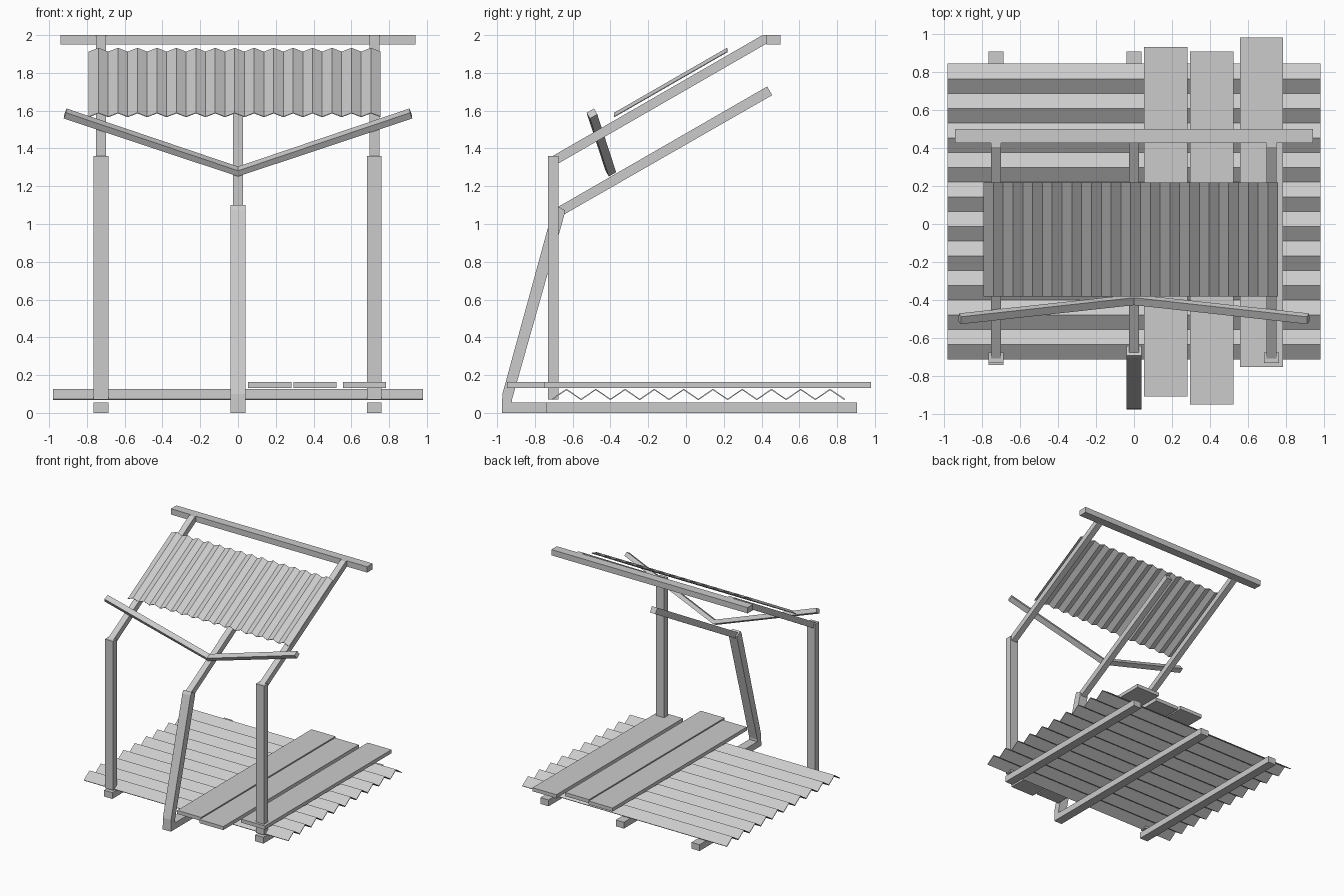
import bpy, bmesh
from mathutils import Vector

if "Cube" in bpy.data.objects:
    bpy.data.objects.remove(bpy.data.objects["Cube"])


def make(name, verts, faces):
    bm = bmesh.new()
    vs = [bm.verts.new(v) for v in verts]
    for f in faces:
        bm.faces.new([vs[i] for i in f])
    bmesh.ops.recalc_face_normals(bm, faces=bm.faces)
    me = bpy.data.meshes.new(name)
    bm.to_mesh(me)
    bm.free()
    ob = bpy.data.objects.new(name, me)
    bpy.context.collection.objects.link(ob)
    return ob


def loft(name, rings):
    """Skin closed rings of equal point count, capping both ends."""
    n = len(rings[0])
    verts = [p for r in rings for p in r]
    faces = [list(range(n)), list(range(len(verts) - n, len(verts)))]
    for k in range(len(rings) - 1):
        for i in range(n):
            j = (i + 1) % n
            faces.append([k * n + i, k * n + j, (k + 1) * n + j, (k + 1) * n + i])
    return make(name, verts, faces)


def prism(name, yz, x, w):
    """Side profile extruded across x."""
    return loft(name, [[(x + s * w / 2, y, z) for y, z in yz] for s in (-1, 1)])


def box(name, x0, x1, y0, y1, z0, z1):
    return prism(name, [(y0, z0), (y1, z0), (y1, z1), (y0, z1)], (x0 + x1) / 2, x1 - x0)


def sheet(name, starts, ends, thick):
    """Folded sheet spanning two zigzag edges."""
    n = len(starts)
    ob = make(name, starts + ends, [[i, i + 1, n + i + 1, n + i] for i in range(n - 1)])
    m = ob.modifiers.new("thickness", 'SOLIDIFY')
    m.thickness = thick
    m.offset = 0
    return ob


# side frames: joist, upright post, sloping rafter
for side, x in (("left", -0.725), ("right", 0.722)):
    box(side + "_floor_joist", x - .039, x + .039, -0.74, 0.905, 0, 0.055)
    box(side + "_post", x - .039, x + .039, -0.73, -0.675, 0.07, 1.36)
    prism(side + "_rafter", [(-0.72, 1.295), (-0.72, 1.352), (0.405, 2.0),
                             (0.43, 2.0), (0.43, 1.957)], x, 0.052)

# middle frame: joist, leaning post with bent foot, lower rafter
box("middle_floor_joist", -0.039, 0.039, -0.92, 0.905, 0, 0.055)
prism("middle_leaning_post", [(-0.975, 0), (-0.92, 0), (-0.92, 0.075), (-0.645, 1.045),
                              (-0.64, 1.072), (-0.69, 1.10), (-0.705, 1.075), (-0.972, 0.10)], 0, 0.078)
prism("middle_rafter", [(-0.69, 1.025), (-0.69, 1.083), (0.43, 1.728), (0.456, 1.682)], 0, 0.052)

# top beam
box("top_beam", -0.94, 0.94, 0.425, 0.50, 1.95, 2.0)

# V-shaped gutter bar lying across the rafters
along, up = Vector((0, 0.866, 0.5)), Vector((0, -0.5, 0.866))
axis = Vector((0.92, -0.102, 0.31))
rings = []
for s in (-1, 0, 1):
    c = Vector((0.915 * s, -0.398 - 0.1 * abs(s), 1.278 + 0.307 * abs(s)))
    ring = []
    for a, b in ((-1, -1), (1, -1), (1, 1), (-1, 1)):
        o = along * 0.0225 * a + up * 0.0175 * b
        o.x = -s * o.dot(axis) / axis.x      # square-cut ends
        ring.append(c + o)
    rings.append(ring)
loft("gutter_bar", rings)

# corrugated roof sheet, ridges running down the slope
N = 30
xs = [-0.79 + 1.545 * i / N for i in range(N + 1)]
sheet("corrugated_roof",
      [(x, -0.38, 1.567 + 0.02 * (i % 2)) for i, x in enumerate(xs)],
      [(x, 0.218, 1.911 + 0.02 * (i % 2)) for i, x in enumerate(xs)], 0.004)

# corrugated floor sheet, ridges running left to right
N = 20
ys = [-0.71 + 1.55 * i / N for i in range(N + 1)]
zig = [(y, 0.071 + 0.053 * (i % 2)) for i, y in enumerate(ys)]
sheet("corrugated_floor", [(-0.98, y, z) for y, z in zig], [(0.98, y, z) for y, z in zig], 0.007)

# loose planks on the floor
for i, (x0, x1, y0, y1) in enumerate(((0.053, 0.282, -0.907, 0.93),
                                      (0.294, 0.522, -0.947, 0.907),
                                      (0.556, 0.784, -0.752, 0.98))):
    box("floor_plank_%d" % (i + 1), x0, x1, y0, y1, 0.132, 0.163)
